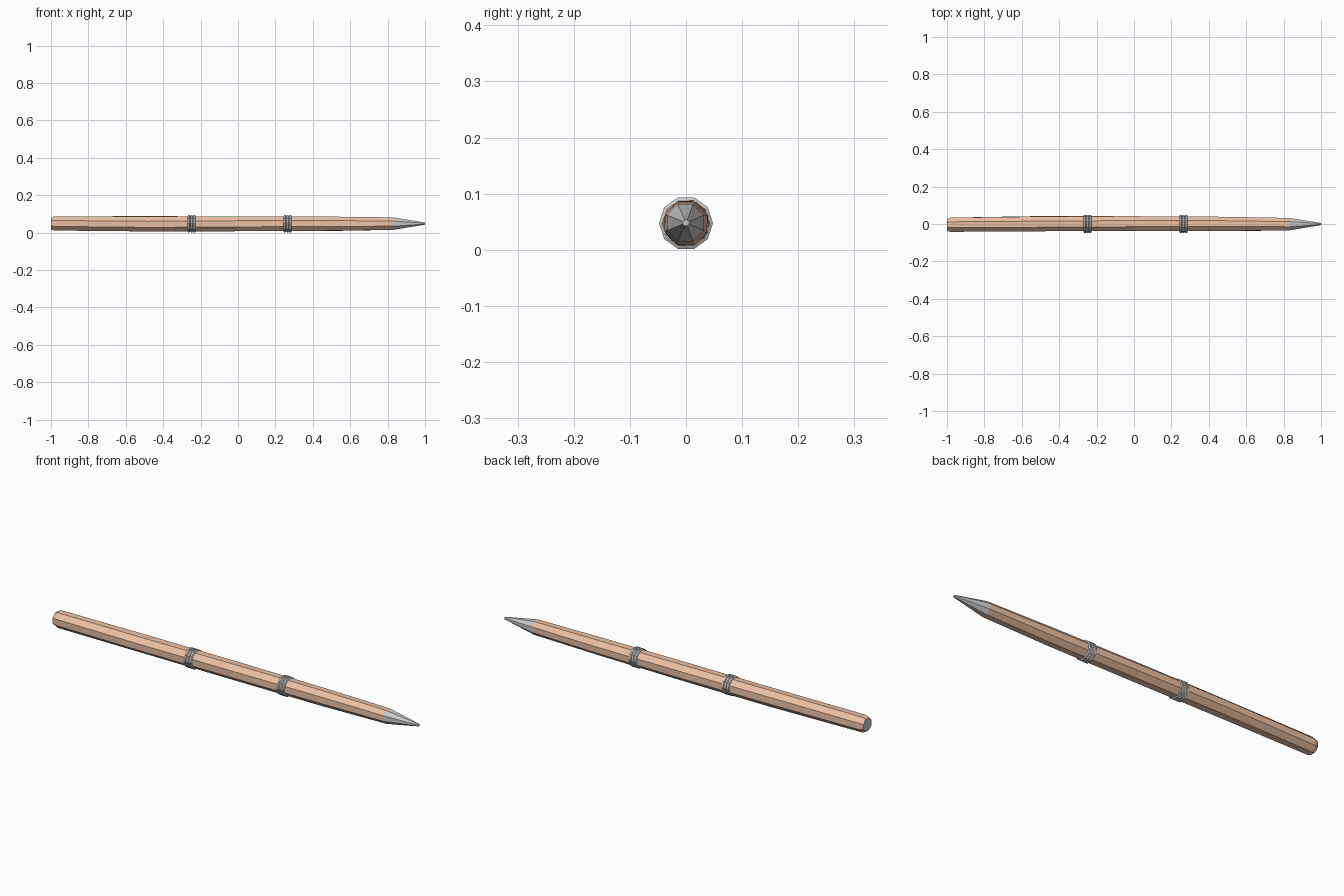
import bpy, bmesh, math

if "Cube" in bpy.data.objects:
    bpy.data.objects.remove(bpy.data.objects["Cube"])

wood = bpy.data.materials.new("wood")
wood.diffuse_color = (0.83, 0.53, 0.37, 1)


def lathe(name, sections, sides, mat=None, cap_start=True, cap_end=True):
    """Loft polygon rings given as (x, centre y, centre z, radius, twist degrees)."""
    bm = bmesh.new()
    rings = []
    for x, cy, cz, r, tw in sections:
        ring = []
        for i in range(sides):
            a = 2 * math.pi * (i + 0.5) / sides + math.pi / 2 + math.radians(tw)
            ring.append(bm.verts.new((x, cy + r * math.cos(a), cz + r * math.sin(a))))
        rings.append(ring)
    for a, b in zip(rings, rings[1:]):
        for i in range(sides):
            j = (i + 1) % sides
            bm.faces.new((a[i], a[j], b[j], b[i]))
    if cap_start:
        bm.faces.new(rings[0])
    if cap_end:
        bm.faces.new(rings[-1])
    bmesh.ops.recalc_face_normals(bm, faces=bm.faces)
    me = bpy.data.meshes.new(name)
    bm.to_mesh(me)
    bm.free()
    ob = bpy.data.objects.new(name, me)
    bpy.context.collection.objects.link(ob)
    if mat:
        me.materials.append(mat)
    return ob


# slightly bent eight-sided shaft with a chamfered butt
shaft = lathe("shaft", [
    (-1.0, -0.004, 0.049, 0.034, 0),
    (-0.982, -0.004, 0.049, 0.041, 0),
    (-0.48, 0.002, 0.047, 0.043, 4),
    (0.0, 0.002, 0.047, 0.043, 0),
    (0.47, 0.0, 0.047, 0.041, -3),
    (0.83, -0.001, 0.048, 0.036, 0),
], 8, wood, True, False)

# bare grey cut face on the butt end
shaft.data.materials.append(bpy.data.materials.new("cut_end"))
shaft.data.materials[1].diffuse_color = (0.8, 0.8, 0.8, 1)
for p in shaft.data.polygons:
    if p.normal.x < -0.9:
        p.material_index = 1

# sharpened point
lathe("point", [
    (0.83, -0.001, 0.048, 0.036, 0),
    (1.0, 0.0, 0.048, 0.006, 0),
], 8, None, False, True)

# two bindings, each of three ten-sided cord loops
for side, cx in (("rear", -0.248), ("front", 0.265)):
    for k in (-1, 0, 1):
        x = cx + k * 0.0145
        lathe(f"{side}_cord_{k + 2}", [
            (x - 0.0075, 0, 0.0475, 0.042, 0),
            (x - 0.004, 0, 0.0475, 0.048, 0),
            (x + 0.004, 0, 0.0475, 0.048, 0),
            (x + 0.0075, 0, 0.0475, 0.042, 0),
        ], 10, None, False, False)

for m in bpy.data.materials:
    if m.users and not m.is_grease_pencil:
        m.use_nodes = True
        m.node_tree.nodes["Principled BSDF"].inputs["Base Color"].default_value = m.diffuse_color
